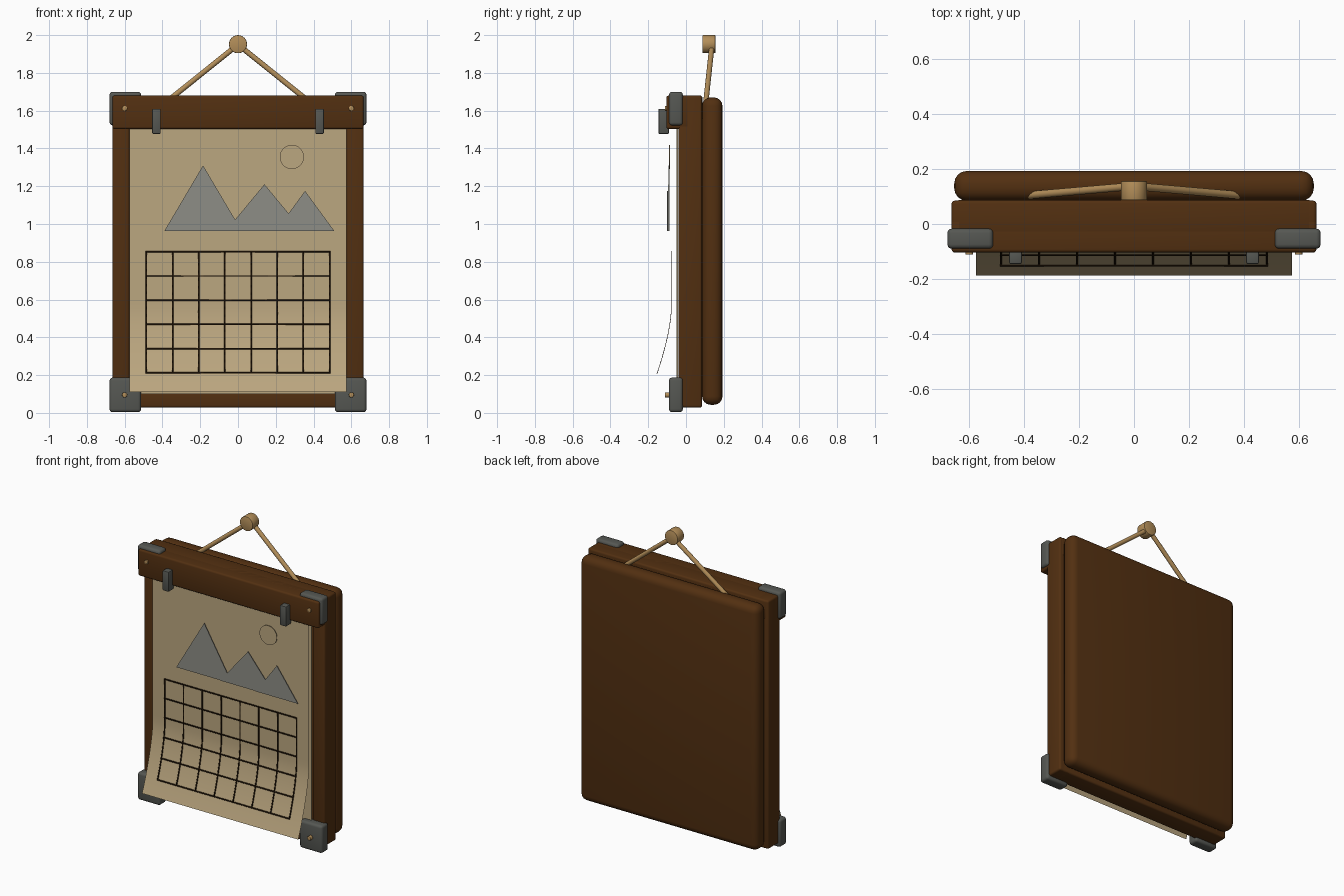
import bpy, bmesh, math
from mathutils import Vector

if "Cube" in bpy.data.objects:
    bpy.data.objects.remove(bpy.data.objects["Cube"])


def mat(name, rgb):
    m = bpy.data.materials.new(name)
    m.diffuse_color = (*rgb, 1)
    m.use_nodes = True
    m.node_tree.nodes["Principled BSDF"].inputs["Base Color"].default_value = m.diffuse_color
    return m


WOOD = mat("dark_wood", (0.085, 0.029, 0.0055))
PAPER = mat("tan_paper", (0.50, 0.385, 0.215))
IRON = mat("grey_metal", (0.092, 0.096, 0.086))
STONE = mat("mountain_grey", (0.27, 0.27, 0.24))
INK = mat("dark_ink", (0.015, 0.007, 0.002))
ROPE = mat("tan_rope", (0.45, 0.27, 0.10))


def finish(name, bm, material, smooth=True):
    me = bpy.data.meshes.new(name)
    bm.to_mesh(me)
    bm.free()
    ob = bpy.data.objects.new(name, me)
    bpy.context.collection.objects.link(ob)
    me.materials.append(material)
    if smooth:
        bpy.context.view_layer.objects.active = ob
        bpy.ops.object.select_all(action='DESELECT')
        ob.select_set(True)
        bpy.ops.object.shade_smooth_by_angle(angle=math.radians(35))
    return ob


def box(name, x, y, z, material, bevel=0.0, seg=3):
    """Box from (min, max) ranges with rounded edges."""
    bm = bmesh.new()
    bmesh.ops.create_cube(bm, size=1)
    for v in bm.verts:
        v.co = Vector([(r[0] + r[1]) / 2 + c * (r[1] - r[0])
                       for r, c in zip((x, y, z), v.co)])
    if bevel:
        bmesh.ops.bevel(bm, geom=bm.edges[:], offset=bevel, segments=seg,
                        profile=0.5, affect='EDGES')
    return finish(name, bm, material)


def rod(name, a, b, r, material, sides=16, bevel=0.0):
    """Cylinder between two points."""
    a, b = Vector(a), Vector(b)
    d = b - a
    bm = bmesh.new()
    bmesh.ops.create_cone(bm, cap_ends=True, segments=sides,
                          radius1=r, radius2=r, depth=d.length)
    if bevel:
        rim = [e for e in bm.edges if abs(e.verts[0].co.z - e.verts[1].co.z) < 1e-5]
        bmesh.ops.bevel(bm, geom=rim, offset=bevel, segments=2, profile=0.5, affect='EDGES')
    q = d.to_track_quat('Z', 'Y')
    for v in bm.verts:
        v.co = q @ v.co + (a + b) / 2
    return finish(name, bm, material)


def page_y(z):
    """The loose page hangs flat, then curls forward at the bottom."""
    return -0.075 - 0.397 * max(0.0, 0.55 - z) ** 1.54


def add_strip(bm, x0, x1, z0, z1, off=0.0):
    """Patch of the curled page surface facing the front."""
    n = max(1, round((z1 - z0) / 0.04))
    prev = None
    for i in range(n + 1):
        z = z0 + (z1 - z0) * i / n
        row = [bm.verts.new((x, page_y(z) - off, z)) for x in (x0, x1)]
        if prev:
            bm.faces.new((prev[0], prev[1], row[1], row[0]))
        prev = row


def plate(name, pts, y, t, material):
    """Thin flat plate with the given x, z outline."""
    bm = bmesh.new()
    f = bm.faces.new([bm.verts.new((x, y, z)) for x, z in pts])
    ext = bmesh.ops.extrude_face_region(bm, geom=[f])
    for v in ext['geom']:
        if isinstance(v, bmesh.types.BMVert):
            v.co.y += t
    bmesh.ops.recalc_face_normals(bm, faces=bm.faces[:])
    return finish(name, bm, material, False)


# Backboard and frame
box("backboard", (-0.655, 0.655), (0.085, 0.193), (0.043, 1.67), WOOD, 0.045, 4)
box("frame_bottom_rail", (-0.65, 0.65), (-0.04, 0.085), (0.028, 0.125), WOOD, 0.012)
box("frame_top_rail", (-0.65, 0.65), (-0.04, 0.087), (1.55, 1.68), WOOD, 0.012)
box("clamp_bar", (-0.665, 0.665), (-0.104, 0.02), (1.503, 1.68), WOOD, 0.012)
for s, side in ((-1, "left"), (1, "right")):
    box("frame_rail_" + side, sorted((s * 0.575, s * 0.665)), (-0.04, 0.085),
        (0.028, 1.68), WOOD, 0.012)
    # Corner caps
    for end, z in (("bottom", (0.004, 0.187)), ("top", (1.522, 1.70))):
        box(f"corner_cap_{end}_{side}", sorted((s * 0.513, s * 0.68)),
            (-0.09, -0.017), z, IRON, 0.016)
    # Rivets
    for end, z, y in (("bottom", 0.095, -0.085), ("top", 1.612, -0.10)):
        rod(f"rivet_{end}_{side}", (s * 0.6, y, z), (s * 0.6, -0.112, z),
            0.014, ROPE, 12, 0.003)
    # Page clips
    box("clip_" + side, (s * 0.432 - 0.023, s * 0.432 + 0.023), (-0.146, -0.09),
        (1.477, 1.61), IRON, 0.006, 2)
    # Hanging cords
    rod("hanging_cord_" + side, (s * 0.38, 0.105, 1.645), (0, 0.138, 1.95), 0.014, ROPE)

# Hanging peg
rod("hanging_peg", (0, 0.087, 1.952), (0, 0.156, 1.952), 0.048, ROPE, 24, 0.004)

# Back page and curled front page
box("back_page", (-0.575, 0.575), (-0.05, -0.043), (0.10, 1.52), PAPER)
bm = bmesh.new()
add_strip(bm, -0.575, 0.575, 0.11, 1.52)
bmesh.ops.remove_doubles(bm, verts=bm.verts[:], dist=1e-5)
finish("front_page", bm, PAPER)

# Date grid, following the curl
X, Z0, Z1, W = 0.485, 0.212, 0.853, 0.0038
bm = bmesh.new()
for i in range(8):
    x = -X + 2 * X * i / 7
    add_strip(bm, x - W, x + W, Z0, Z1, 0.004)
for i in range(6):
    z = Z0 + (Z1 - Z0) * i / 5
    add_strip(bm, -X - W, X + W, z - W, z + W, 0.0045)
grid = finish("date_grid", bm, INK)
sol = grid.modifiers.new("thickness", 'SOLIDIFY')
sol.thickness = 0.003

# Mountain picture and sun
for i, (a, b, top) in enumerate(((-0.39, 0.02, 1.31), (-0.065, 0.345, 1.21),
                                 (0.20, 0.51, 1.175))):
    plate(f"mountain_{i + 1}", [(a, 0.963), (b, 0.963), ((a + b) / 2, top)],
          -0.092 - 0.004 * i, 0.004, STONE)
plate("sun", [(0.285 + 0.064 * math.cos(math.tau * k / 32),
               1.355 + 0.064 * math.sin(math.tau * k / 32)) for k in range(32)],
      -0.09, 0.004, PAPER)
